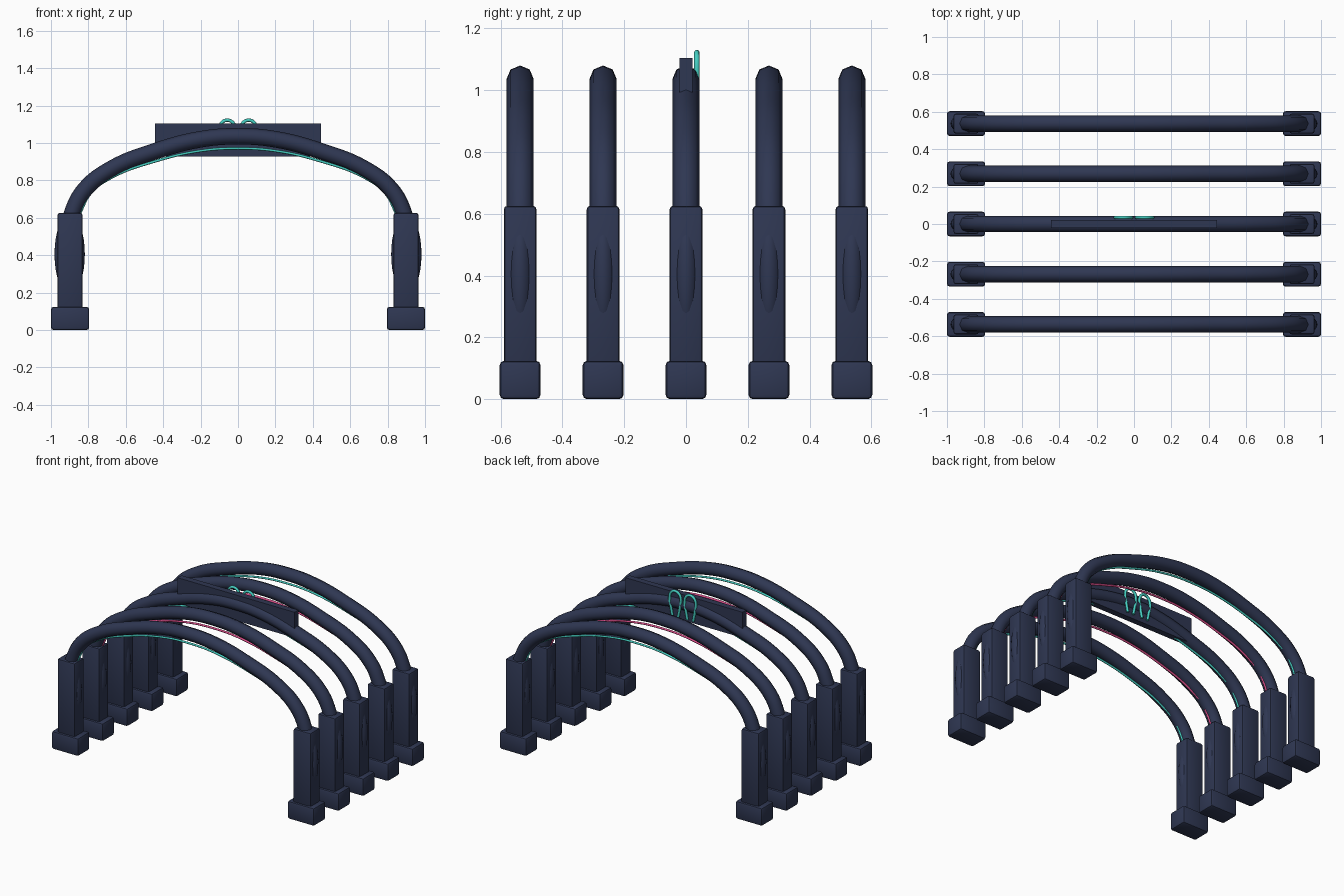
import bpy, bmesh
from mathutils import Matrix

if "Cube" in bpy.data.objects:
    bpy.data.objects.remove(bpy.data.objects["Cube"])


def material(name, rgb):
    m = bpy.data.materials.new(name)
    m.diffuse_color = (*rgb, 1)
    m.use_nodes = True
    m.node_tree.nodes["Principled BSDF"].inputs["Base Color"].default_value = m.diffuse_color
    return m


NAVY = material("navy", (0.028, 0.038, 0.085))
TEAL = material("teal", (0.06, 0.62, 0.54))
PINK = material("pink", (0.75, 0.08, 0.27))


def finish(name, bm, mat, angle=0.6):
    me = bpy.data.meshes.new(name)
    bm.to_mesh(me)
    bm.free()
    ob = bpy.data.objects.new(name, me)
    bpy.context.collection.objects.link(ob)
    me.materials.append(mat)
    activate(ob)
    bpy.ops.object.shade_smooth_by_angle(angle=angle)
    return ob


def activate(ob):
    bpy.ops.object.select_all(action='DESELECT')
    ob.select_set(True)
    bpy.context.view_layer.objects.active = ob


def box(name, centre, size, bevel=0.0):
    bm = bmesh.new()
    bmesh.ops.create_cube(bm, size=1, matrix=Matrix.Translation(centre) @ Matrix.Diagonal((*size, 1)))
    if bevel:
        bmesh.ops.bevel(bm, geom=bm.edges[:], offset=bevel, segments=2, profile=0.5, affect='EDGES')
    return finish(name, bm, NAVY)


def ellipsoid(name, centre, radii):
    bm = bmesh.new()
    bmesh.ops.create_uvsphere(bm, u_segments=24, v_segments=16, radius=1,
                              matrix=Matrix.Translation(centre) @ Matrix.Diagonal((*radii, 1)))
    return finish(name, bm, NAVY, 1.0)


def tube(name, pts, y, radius, mat, sides_res=2):
    cu = bpy.data.curves.new(name, 'CURVE')
    cu.dimensions = '3D'
    cu.bevel_depth, cu.bevel_resolution, cu.use_fill_caps = radius, sides_res, True
    cu.resolution_u = 6
    sp = cu.splines.new('BEZIER')
    sp.bezier_points.add(len(pts) - 1)
    for bp, (x, z) in zip(sp.bezier_points, pts):
        bp.co = (x, y, z)
        bp.handle_left_type = bp.handle_right_type = 'AUTO'
    ob = bpy.data.objects.new(name, cu)
    bpy.context.collection.objects.link(ob)
    cu.materials.append(mat)
    activate(ob)
    bpy.ops.object.convert(target='MESH')
    bpy.ops.object.shade_smooth_by_angle(angle=1.0)


def mirrored(half):
    # half runs from the right end to the crown at x = 0
    return half + [(-x, z) for x, z in reversed(half[:-1])]


RIB = mirrored([(0.9, 0.56), (0.885, 0.63), (0.82, 0.75), (0.68, 0.86),
                (0.44, 0.957), (0.2, 1.02), (0, 1.036)])
STRIP = mirrored([(0.855, 0.6), (0.84, 0.635), (0.785, 0.735), (0.68, 0.813),
                  (0.44, 0.903), (0.2, 0.958), (0, 0.971)])

# Five identical arches, glowing strips alternating in colour
for i in range(5):
    y = (i - 2) * 0.2685
    tube(f"arch_rib_{i}", RIB, y, 0.044, NAVY)
    tube(f"light_strip_{i}", STRIP, y, 0.007, PINK if i % 2 else TEAL)
    for side, s in (("left", -1), ("right", 1)):
        box(f"foot_{side}_{i}", (s * 0.898, y, 0.062), (0.204, 0.132, 0.124), 0.014)
        box(f"column_{side}_{i}", (s * 0.898, y, 0.363), (0.134, 0.106, 0.526), 0.012)
        ellipsoid(f"column_bulge_{side}_{i}", (s * 0.9, y, 0.405), (0.081, 0.05, 0.215))

# Sign board across the middle arch
box("sign_board", (0, 0, 1.017), (0.89, 0.042, 0.176))

# Pair of upright loops behind the board
for side, s in (("left", -1), ("right", 1)):
    half = [(0.022, 0.95), (0.034, 1.01), (0.043, 1.07), (0.03, 1.108), (0, 1.122)]
    tube(f"sign_loop_{side}", [(x + s * 0.057, z) for x, z in mirrored(half)], 0.035, 0.009, TEAL)
